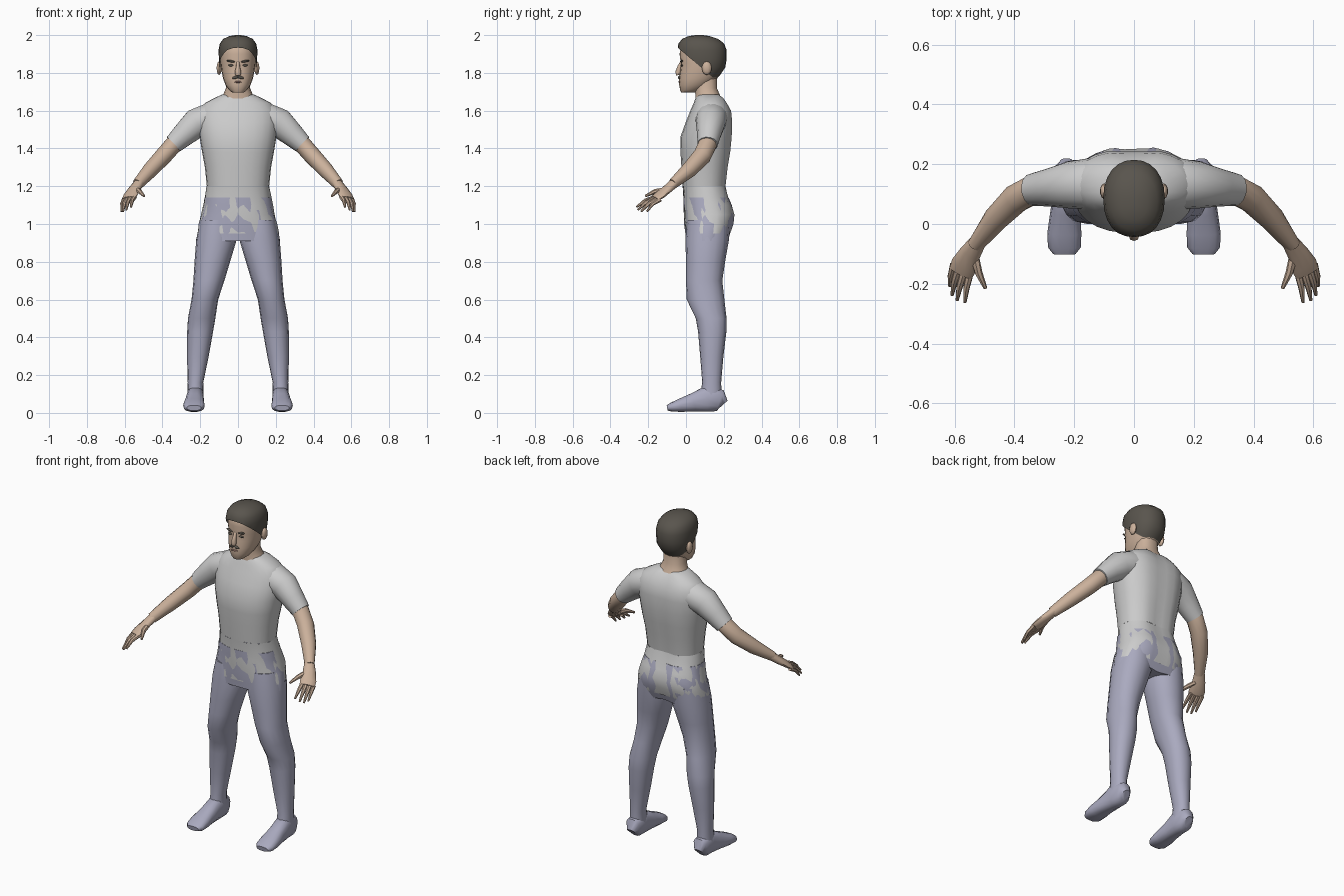
import bpy, bmesh, math, random
from mathutils import Vector
random.seed(4)


def material(name, rgb):
    m = bpy.data.materials.new(name)
    m.diffuse_color = (*rgb, 1)
    return m


SKIN = material("skin", (0.60, 0.44, 0.33))
PANTS = material("trouser_cloth", (0.40, 0.40, 0.52))
HAIR = material("dark_hair", (0.10, 0.09, 0.075))


def finish(name, bm, mat=None, mirror=False, angle=50):
    bmesh.ops.recalc_face_normals(bm, faces=bm.faces)
    me = bpy.data.meshes.new(name)
    bm.to_mesh(me)
    bm.free()
    ob = bpy.data.objects.new(name, me)
    bpy.context.collection.objects.link(ob)
    if mat:
        me.materials.append(mat)
    if mirror:
        ob.modifiers.new("Mirror", 'MIRROR').use_mirror_merge = False
    bpy.ops.object.select_all(action='DESELECT')
    bpy.context.view_layer.objects.active = ob
    ob.select_set(True)
    bpy.ops.object.shade_smooth_by_angle(angle=math.radians(angle))
    return ob


def skin_rings(rings, bm=None, caps=(True, True)):
    bm = bm or bmesh.new()
    vs = [[bm.verts.new(p) for p in r] for r in rings]
    n = len(vs[0])
    for a, b in zip(vs, vs[1:]):
        for i in range(n):
            j = (i + 1) % n
            bm.faces.new((a[i], a[j], b[j], b[i]))
    if caps[0]:
        bm.faces.new(vs[0][::-1])
    if caps[1]:
        bm.faces.new(vs[-1])
    return bm


def oval(n, power, turn=0.0):
    for i in range(n):
        a = math.tau * (i + turn) / n
        c, s = math.cos(a), math.sin(a)
        yield (math.copysign(abs(c) ** (2 / power), c),
               math.copysign(abs(s) ** (2 / power), s))


def stack(sections, n=20, power=2.3, turn=0.0, groove=0.0, jitter=0.0, caps=(True, True)):
    """Horizontal sections: (z, x_low, x_high, y_front, y_back)."""
    rings = []
    for z, x0, x1, y0, y1 in sections:
        ring = []
        for c, s in oval(n, power, turn):
            k = 1 + random.uniform(-jitter, jitter)
            x = (x0 + x1) / 2 + c * k * (x1 - x0) / 2
            y = (y0 + y1) / 2 + s * k * (y1 - y0) / 2
            if s > 0:
                y -= groove * math.exp(-(x / 0.04) ** 2)
            ring.append((x, y, z))
        rings.append(ring)
    return skin_rings(rings, caps=caps)


def centred(sections):
    return [(z, -r, r, a, b) for z, r, a, b in sections]


def tube(points, n=12, bm=None, power=2, side=Vector((0, 1, 0)), caps=(True, True)):
    """Path points: (x, y, z, radius_across, radius_other)."""
    ps = [Vector(p[:3]) for p in points]
    rings = []
    for i, p in enumerate(ps):
        t = (ps[min(i + 1, len(ps) - 1)] - ps[max(i - 1, 0)]).normalized()
        u = (side - t * side.dot(t)).normalized()
        v = t.cross(u)
        rings.append([p + u * c * points[i][3] + v * s * points[i][4] for c, s in oval(n, power)])
    return skin_rings(rings, bm, caps)


def blob(name, pos, size, mat, mirror=False, tilt=0):
    bm = bmesh.new()
    bmesh.ops.create_uvsphere(bm, u_segments=10, v_segments=6, radius=1)
    for v in bm.verts:
        x, y, z = (v.co[k] * size[k] for k in range(3))
        v.co = Vector((x, y, z + x * tilt)) + Vector(pos)
    return finish(name, bm, mat, mirror)


# shirt body and hips share sections, so the cloths interleave around the hips
hips = [(1.14, .176, -.013, .232), (1.10, .183, -.012, .247), (1.05, .195, -.010, .262),
        (1.00, .207, -.009, .256), (.95, .216, -.005, .238), (.91, .220, -.002, .222)]
chest = [(1.685, .085, .060, .185), (1.667, .125, .050, .205), (1.64, .175, .040, .222),
         (1.60, .205, .022, .245), (1.54, .212, -.002, .252), (1.46, .203, -.031, .250),
         (1.38, .190, -.030, .242), (1.30, .175, -.025, .228), (1.20, .165, -.018, .217)]
finish("shirt_body", stack(centred(chest), 26, 2.3, groove=.018, caps=(True, False)))
lower = [chest[-1]] + hips[:-1]
finish("shirt_hem", stack(centred(lower), 26, 2.3, groove=.018, jitter=.018, caps=(False, False)))
finish("trouser_hips", stack(centred(hips), 22, 2.3, .5, groove=.018, jitter=.018), PANTS)

# sleeves
finish("sleeve", tube([(.07, .135, 1.575, .085, .075), (.15, .135, 1.56, .085, .082),
                       (.222, .130, 1.533, .078, .080), (.285, .122, 1.475, .064, .065),
                       (.342, .115, 1.422, .054, .052)], 14), mirror=True)

# legs
finish("trouser_leg", stack([
    (1.02, .015, .200, .005, .235), (.92, .006, .221, -.003, .228), (.80, .042, .230, 0, .207),
    (.70, .072, .236, 0, .192), (.60, .105, .246, .004, .203), (.50, .120, .265, .052, .215),
    (.43, .132, .269, .064, .214), (.30, .155, .270, .075, .198), (.16, .184, .266, .086, .186),
    (.07, .182, .270, .070, .190)], 16, 2.15), PANTS, True)

# feet
finish("foot", tube([(.226, .198, .045, .025, .030), (.226, .180, .065, .045, .060),
                     (.226, .110, .075, .045, .070), (.230, .040, .056, .050, .050),
                     (.233, -.030, .040, .057, .036), (.233, -.078, .030, .055, .024),
                     (.233, -.100, .026, .038, .014)], 14, power=2.5,
                    side=Vector((1, 0, 0))), PANTS, True)

# forearm and palm
arm = tube([(.30, .118, 1.46, .045, .045), (.342, .113, 1.42, .050, .047),
            (.395, .085, 1.36, .050, .046), (.465, .015, 1.285, .042, .041),
            (.530, -.070, 1.212, .026, .030)], 12)
finish("arm", arm, SKIN, True)
across = Vector((.8, .5, -.1))
finish("palm", tube([(.522, -.060, 1.22, .028, .026), (.548, -.098, 1.185, .036, .022),
                     (.570, -.140, 1.152, .045, .018), (.580, -.165, 1.135, .042, .012)],
                    10, side=across), SKIN, True)

# fingers and thumb: root, tip, thickness
fingers = [((.548, -.160, 1.142), (.566, -.262, 1.090), .011),
           ((.568, -.158, 1.138), (.592, -.255, 1.075), .011),
           ((.587, -.148, 1.134), (.609, -.238, 1.066), .011),
           ((.604, -.135, 1.130), (.617, -.208, 1.066), .010),
           ((.535, -.105, 1.180), (.497, -.215, 1.148), .013)]
for k, (root, tip, r) in enumerate(fingers):
    a, b = Vector(root), Vector(tip)
    mid = a.lerp(b, .5) + Vector((.004, -.004, .008))
    bm = tube([(*a, r * 1.2, r * 1.2), (*mid, r, r), (*b, r * .5, r * .5)], 7, side=across)
    finish("thumb" if k == 4 else f"finger_{k + 1}", bm, SKIN, True)

# neck
finish("neck", stack(centred([(1.65, .095, .048, .195), (1.685, .078, .048, .180),
                              (1.72, .064, .045, .165), (1.80, .062, .040, .165)]), 14), SKIN)

# head
finish("head", stack(centred([
    (1.695, .030, -.024, .040), (1.708, .046, -.031, .080), (1.735, .066, -.036, .125),
    (1.77, .079, -.036, .165), (1.81, .087, -.031, .190), (1.85, .092, -.028, .200),
    (1.90, .093, -.034, .203), (1.95, .085, -.025, .185), (1.985, .045, .02, .13)]),
    20, 2.2), SKIN)

# hair cap, trimmed on a slope from forehead to nape
hair = stack(centred([
    (1.76, .070, .000, .155), (1.79, .082, -.010, .182), (1.83, .097, -.025, .208),
    (1.87, .101, -.040, .215), (1.92, .103, -.046, .215), (1.955, .096, -.040, .202),
    (1.98, .078, -.020, .170), (1.995, .045, .015, .125), (2.0, .015, .05, .09)]), 24, 2.2)
for co, no in (((0, -.01, 1.905), (0, -.85, -1)), ((0, 0, 1.775), (0, 0, -1))):
    bmesh.ops.bisect_plane(hair, geom=hair.verts[:] + hair.edges[:] + hair.faces[:],
                           plane_co=co, plane_no=no, clear_outer=True)
finish("hair", hair, HAIR)

# face details
finish("nose", tube([(0, -.022, 1.862, .008, .006), (0, -.032, 1.835, .010, .012),
                     (0, -.042, 1.803, .017, .015), (0, -.040, 1.788, .014, .012)], 8,
                    side=Vector((1, 0, 0))), SKIN)
blob("ear", (.100, .110, 1.825), (.014, .026, .036), SKIN, True)
blob("eye", (.037, -.022, 1.840), (.016, .006, .006), HAIR, True)
blob("eyebrow", (.038, -.023, 1.862), (.024, .008, .006), HAIR, True, .15)
blob("moustache", (.013, -.035, 1.776), (.020, .008, .008), HAIR, True, -.25)
blob("lips", (0, -.035, 1.752), (.022, .006, .005), material("lip", (.38, .22, .18)))
